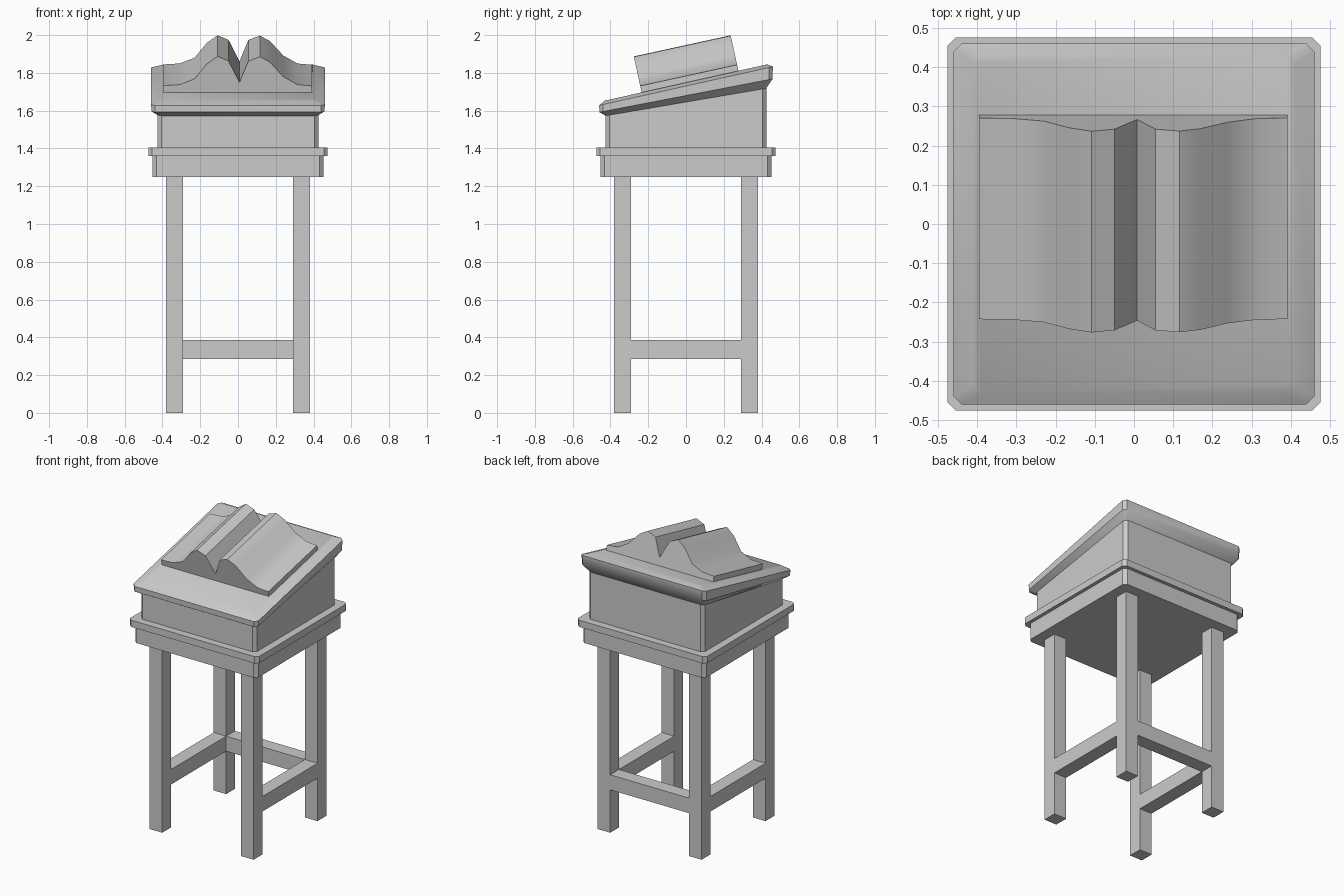
import bpy, bmesh, math

if "Cube" in bpy.data.objects:
    bpy.data.objects.remove(bpy.data.objects["Cube"])

def finish(bm, name, smooth=False):
    bmesh.ops.recalc_face_normals(bm, faces=bm.faces)
    me = bpy.data.meshes.new(name)
    bm.to_mesh(me)
    bm.free()
    ob = bpy.data.objects.new(name, me)
    bpy.context.collection.objects.link(ob)
    if smooth:
        bpy.ops.object.select_all(action='DESELECT')
        ob.select_set(True)
        bpy.context.view_layer.objects.active = ob
        bpy.ops.object.shade_smooth_by_angle(angle=math.radians(35))
    return ob

def box(name, x0, x1, y0, y1, z0, z1):
    bm = bmesh.new()
    bmesh.ops.create_cube(bm, size=1)
    for v in bm.verts:
        v.co.x = x0 if v.co.x < 0 else x1
        v.co.y = y0 if v.co.y < 0 else y1
        v.co.z = z0 if v.co.z < 0 else z1
    return finish(bm, name)

def stacked(name, rings, c=0.02, smooth=False):
    """Loft of chamfered squares; ring = (half x, half y, front z, back z)."""
    bm = bmesh.new()
    loops = []
    for hx, hy, zf, zb in rings:
        pts = [(hx, hy - c), (hx - c, hy), (c - hx, hy), (-hx, hy - c),
               (-hx, c - hy), (c - hx, -hy), (hx - c, -hy), (hx, c - hy)]
        loops.append([bm.verts.new((x, y, zf + (zb - zf) * (y + hy) / (2 * hy)))
                      for x, y in pts])
    for a, b in zip(loops, loops[1:]):
        for i in range(8):
            j = (i + 1) % 8
            bm.faces.new((a[i], a[j], b[j], b[i]))
    bm.faces.new(loops[0])
    bm.faces.new(loops[-1])
    return finish(bm, name, smooth)

# Four square legs
A, B = 0.29, 0.382
def span(s):
    return (A, B) if s > 0 else (-B, -A)
for sx, side in ((-1, "left"), (1, "right")):
    for sy, end in ((-1, "front"), (1, "back")):
        box(f"{end}_{side}_leg", *span(sx), *span(sy), 0, 1.25)
    # Side stretchers
    box(f"{side}_stretcher", *span(sx), -A, A, 0.285, 0.385)
# Back stretcher (front stays open)
box("back_stretcher", -A, A, *span(1), 0.285, 0.385)

# Apron, ledge and slanted desk box
stacked("apron", [(0.452, 0.452, 1.25, 1.25), (0.452, 0.452, 1.36, 1.36)])
stacked("ledge", [(0.475, 0.475, 1.36, 1.36), (0.475, 0.475, 1.405, 1.405)])
stacked("desk_box", [(0.425, 0.425, 1.405, 1.405), (0.425, 0.425, 1.573, 1.718)])

# Sloping lid with moulded edge
stacked("lid", [(0.425, 0.425, 1.573, 1.718), (0.458, 0.458, 1.592, 1.768),
                (0.46, 0.46, 1.628, 1.833), (0.41, 0.43, 1.653, 1.845)],
        smooth=True)

# Open book: page profile extruded up the slope
profile = [(-0.395, .046), (-0.31, .051), (-0.23, .082), (-0.165, .163),
           (-0.108, .204), (-0.05, .179), (0.008, .063), (0.055, .179),
           (0.116, .202), (0.17, .172), (0.24, .094), (0.315, .051),
           (0.392, .044), (0.392, 0), (-0.395, 0)]
bm = bmesh.new()
face = bm.faces.new([bm.verts.new((x, 0, z)) for x, z in profile])
ext = bmesh.ops.extrude_face_region(bm, geom=[face], use_keep_orig=True)
bmesh.ops.translate(bm, vec=(0, 0.525, 0),
                    verts=[g for g in ext["geom"] if isinstance(g, bmesh.types.BMVert)])
book = finish(bm, "open_book", True)
book.location = (0, -0.233, 1.688)
book.rotation_euler.x = math.radians(12.3)
